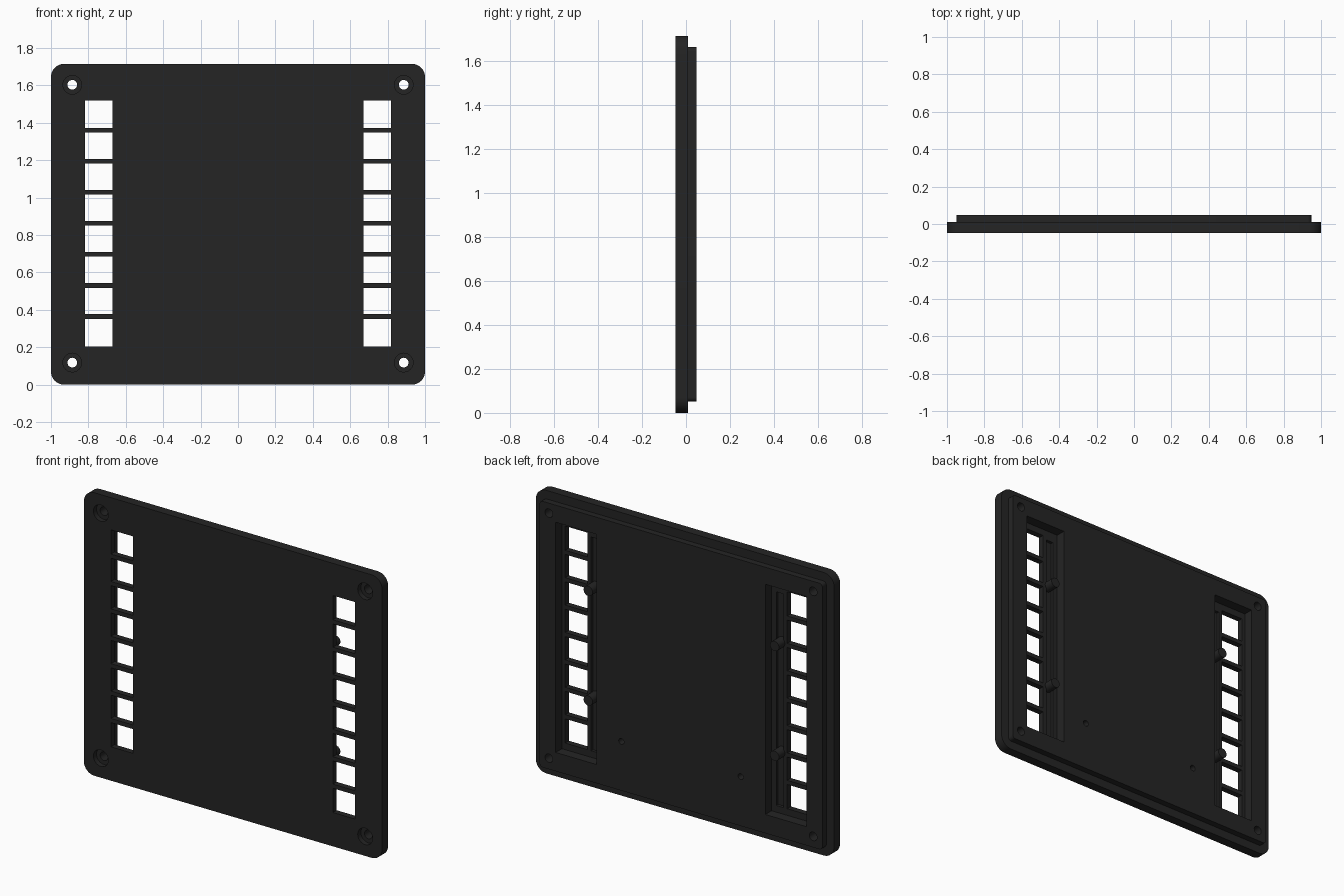
import bpy, bmesh, math
from mathutils import Matrix

if "Cube" in bpy.data.objects:
    bpy.data.objects.remove(bpy.data.objects["Cube"])

mat = bpy.data.materials.new("charcoal plastic")
mat.diffuse_color = (0.018, 0.018, 0.018, 1)
mat.use_nodes = True
mat.node_tree.nodes["Principled BSDF"].inputs["Base Color"].default_value = mat.diffuse_color

FRONT, STEP, BACK = -0.048, 0.01, 0.048   # depth levels along y
FLOOR, GROOVE = -0.012, -0.03             # pocket floor and groove floor
MID = 0.8575                              # middle height of the panel


def finish(name, bm):
    bmesh.ops.recalc_face_normals(bm, faces=bm.faces)
    me = bpy.data.meshes.new(name)
    bm.to_mesh(me)
    bm.free()
    me.materials.append(mat)
    ob = bpy.data.objects.new(name, me)
    bpy.context.collection.objects.link(ob)
    return ob


def add_box(bm, x0, x1, y0, y1, z0, z1):
    m = (Matrix.Translation(((x0 + x1) / 2, (y0 + y1) / 2, (z0 + z1) / 2))
         @ Matrix.Diagonal((abs(x1 - x0), y1 - y0, z1 - z0, 1)))
    bmesh.ops.create_cube(bm, size=1, matrix=m)


def add_rod(bm, x, z, r, y0, y1, n=24):
    m = Matrix.Translation((x, (y0 + y1) / 2, z)) @ Matrix.Rotation(math.pi / 2, 4, 'X')
    bmesh.ops.create_cone(bm, cap_ends=True, segments=n, radius1=r, radius2=r,
                          depth=y1 - y0, matrix=m)


def rounded_slab(name, hx, hz, y0, y1, r, n=8):
    bm = bmesh.new()
    pts = []
    for k, (sx, sz) in enumerate(((1, 1), (-1, 1), (-1, -1), (1, -1))):
        for i in range(n + 1):
            a = math.pi / 2 * (k + i / n)
            pts.append((sx * (hx - r) + r * math.cos(a), y0,
                        MID + sz * (hz - r) + r * math.sin(a)))
    face = bm.faces.new([bm.verts.new(p) for p in pts])
    ext = bmesh.ops.extrude_face_region(bm, geom=[face])
    verts = [v for v in ext["geom"] if isinstance(v, bmesh.types.BMVert)]
    bmesh.ops.translate(bm, verts=verts, vec=(0, y1 - y0, 0))
    return finish(name, bm)


def boolean(target, tool, op):
    mod = target.modifiers.new(op.lower(), 'BOOLEAN')
    mod.operation, mod.solver, mod.object = op, 'EXACT', tool
    bpy.context.view_layer.objects.active = target
    bpy.ops.object.modifier_apply(modifier=mod.name)
    bpy.data.objects.remove(tool)


# Front plate with the smaller raised step behind it
panel = rounded_slab("panel", 1.0, MID, FRONT, STEP, 0.07)
boolean(panel, rounded_slab("raised_back", 0.948, 0.806, -0.02, BACK, 0.02, 4), 'UNION')

# Long rear pockets around the window columns
bm = bmesh.new()
for s in (-1, 1):
    add_box(bm, s * 0.565, s * 0.84, FLOOR, 0.1, 0.165, 1.56)
boolean(panel, finish("pocket_cutter", bm), 'DIFFERENCE')

# Narrow grooves in the pocket floors, and eight windows per side
bm = bmesh.new()
bars = [0.8625 + 0.166 * k for k in range(-3, 4)]
lows = [0.205] + [b + 0.0125 for b in bars]
highs = [b - 0.0125 for b in bars] + [1.52]
for s in (-1, 1):
    add_box(bm, s * 0.597, s * 0.645, GROOVE, 0.02, 0.205, 1.5)
    for lo, hi in zip(lows, highs):
        add_box(bm, s * 0.67, s * 0.818, -0.1, 0.02, lo, hi)
boolean(panel, finish("window_cutter", bm), 'DIFFERENCE')

# Corner screw holes and two blind holes in the back
bm = bmesh.new()
for s in (-1, 1):
    for z in (0.118, 1.603):
        add_rod(bm, s * 0.886, z, 0.026, -0.1, 0.1)
    add_rod(bm, s * 0.4, 0.35, 0.018, 0.0, 0.1, 16)
boolean(panel, finish("hole_cutter", bm), 'DIFFERENCE')

# Wider screw-head recesses on the front
bm = bmesh.new()
for s in (-1, 1):
    for z in (0.118, 1.603):
        add_rod(bm, s * 0.886, z, 0.05, -0.1, -0.018)
boolean(panel, finish("recess_cutter", bm), 'DIFFERENCE')

# Mounting pegs standing in the grooves
bm = bmesh.new()
for s in (-1, 1):
    for z in (0.535, 1.2):
        add_rod(bm, s * 0.625, z, 0.03, GROOVE - 0.005, 0.045, 20)
pegs = finish("mounting_pegs", bm)

# Smooth the round walls, keep the edges sharp
for ob in (panel, pegs):
    bpy.ops.object.select_all(action='DESELECT')
    ob.select_set(True)
    bpy.context.view_layer.objects.active = ob
    bpy.ops.object.shade_smooth_by_angle(angle=math.radians(30))
